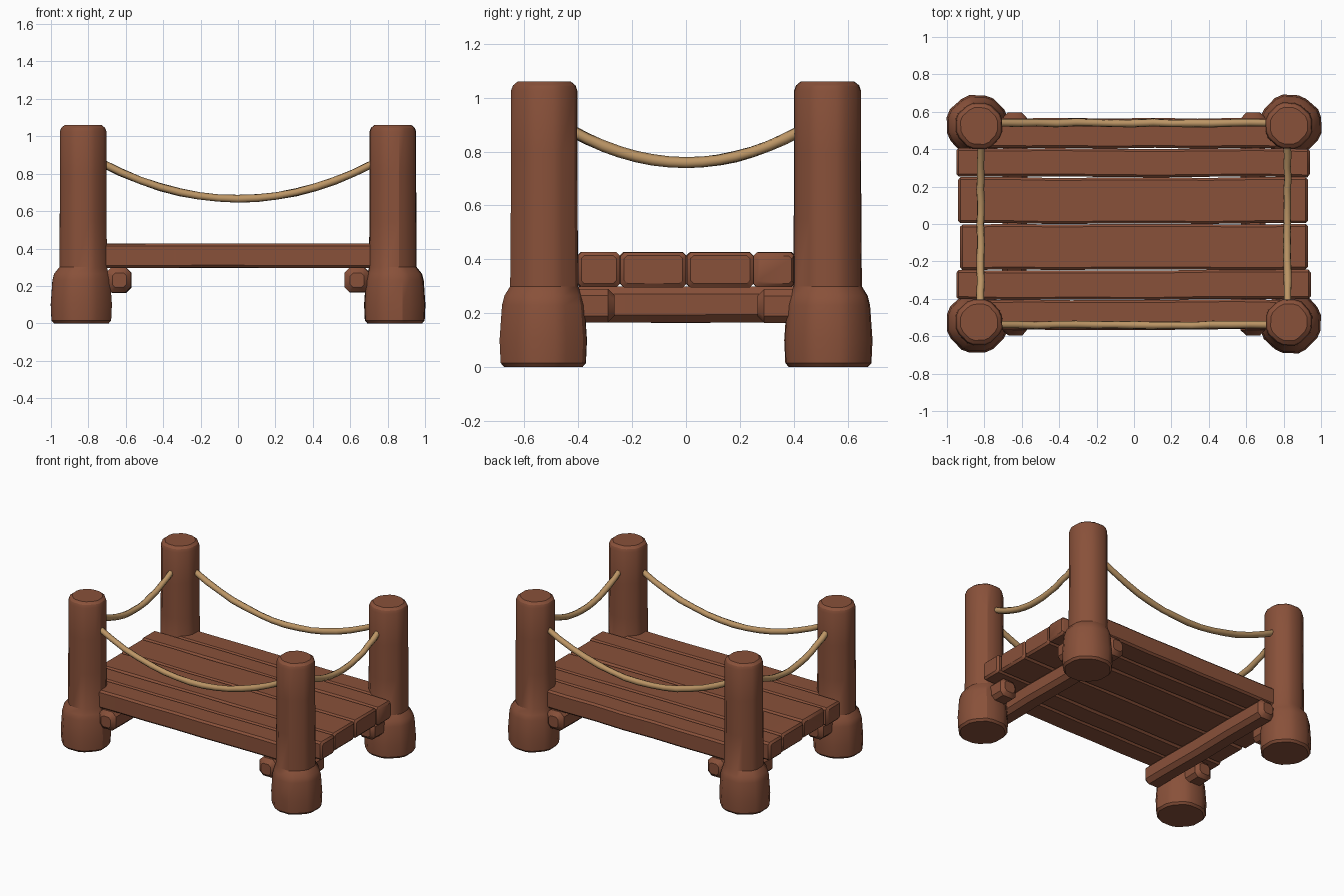
import bpy, bmesh, math, random
from mathutils import Vector

if "Cube" in bpy.data.objects:
    bpy.data.objects.remove(bpy.data.objects["Cube"])

random.seed(4)

def material(name, rgb):
    m = bpy.data.materials.new(name)
    m.diffuse_color = (*rgb, 1)
    m.use_nodes = True
    m.node_tree.nodes["Principled BSDF"].inputs["Base Color"].default_value = m.diffuse_color
    return m

WOOD = material("reddish brown wood", (0.25, 0.082, 0.042))
ROPE = material("tan rope", (0.50, 0.30, 0.13))

def loft(name, rings, mat, angle=35):
    """Skin a list of equally long point rings and cap both ends."""
    bm = bmesh.new()
    vs = [[bm.verts.new(p) for p in r] for r in rings]
    n = len(vs[0])
    for a, b in zip(vs, vs[1:]):
        for i in range(n):
            j = (i + 1) % n
            bm.faces.new((a[i], a[j], b[j], b[i]))
    bm.faces.new(vs[0][::-1])
    bm.faces.new(vs[-1])
    bmesh.ops.recalc_face_normals(bm, faces=bm.faces)
    me = bpy.data.meshes.new(name)
    bm.to_mesh(me)
    bm.free()
    me.materials.append(mat)
    ob = bpy.data.objects.new(name, me)
    bpy.context.collection.objects.link(ob)
    bpy.ops.object.select_all(action='DESELECT')
    ob.select_set(True)
    bpy.context.view_layer.objects.active = ob
    bpy.ops.object.shade_smooth_by_angle(angle=math.radians(angle))
    return ob

def jit(a):
    return random.uniform(-a, a)

def post(name, x, y):
    # softened octagon, swelling into a thick foot
    profile = [(0.145, 0), (0.158, 0.015), (0.162, 0.10), (0.153, 0.23), (0.144, 0.265),
               (0.126, 0.30), (0.124, 0.55), (0.123, 0.80), (0.123, 1.025),
               (0.116, 1.045), (0.098, 1.06)]
    angles = [math.radians(45 * k + 22.5 + d) for k in range(8) for d in (-8, 8)]
    warp = [1.028 + jit(0.02) for _ in angles]
    rings = []
    for r, z in profile:
        foot = 0.01 if z < 0.28 else 0
        cx, cy = x + math.copysign(foot, x), y + math.copysign(foot * 0.3, y)
        rings.append([(cx + r * w * math.cos(a), cy + r * w * math.sin(a), z)
                      for a, w in zip(angles, warp)])
    loft(name, rings, WOOD, 30)

def timber(name, axis, lo, hi, u, v, chamfer, wobble, steps=7):
    """Chamfered bar along x or y; u is its sideways range, v its height range."""
    cu, cv = sum(u) / 2, sum(v) / 2
    hu, hv = (u[1] - u[0]) / 2, (v[1] - v[0]) / 2
    c = chamfer
    sec = [(-hu + c, -hv), (hu - c, -hv), (hu, -hv + c), (hu, hv - c),
           (hu - c, hv), (-hu + c, hv), (-hu, hv - c), (-hu, -hv + c)]
    stations = [lo] + [lo + c + (hi - lo - 2 * c) * i / steps for i in range(steps + 1)] + [hi]
    rings = []
    for k, t in enumerate(stations):
        end = k in (0, len(stations) - 1)
        fu, fv = (1 - c / hu, 1 - c / hv) if end else (1, 1)
        du, dv = jit(wobble), jit(wobble * 0.4)
        ring = []
        for a, b in sec:
            p, q = cu + a * fu + du, cv + b * fv + dv
            ring.append((t, p, q) if axis == 'x' else (p, t, q))
        rings.append(ring)
    loft(name, rings, WOOD)

def rope(name, start, end, sag, r=0.021, n=14, sides=7):
    start, end = Vector(start), Vector(end)
    span = end - start
    side = Vector((-span.y, span.x, 0)).normalized()
    rings = []
    for i in range(n + 1):
        t = i / n
        p = start + span * t - Vector((0, 0, 4 * sag * t * (1 - t)))
        tan = (span - Vector((0, 0, 4 * sag * (1 - 2 * t)))).normalized()
        up = side.cross(tan)
        p += side * jit(0.003)
        rr = r * (1 + jit(0.06))
        rings.append([p + rr * (side * math.cos(a) + up * math.sin(a))
                      for a in (math.tau * s / sides + 0.5 * t for s in range(sides))])
    loft(name, rings, ROPE, 60)

# corner posts and the short pegs on their inner sides
for sx, lr in ((-1, "left"), (1, "right")):
    for sy, fb in ((-1, "front"), (1, "back")):
        post(f"{fb}_{lr}_post", sx * 0.828, sy * 0.525)
        a, b = sorted((sy * 0.265, sy * 0.50))
        timber(f"{fb}_{lr}_peg", 'y', a, b, (sx * 0.825 - 0.065, sx * 0.825 + 0.065),
               (0.165, 0.29), 0.025, 0.003, 2)

# deck planks: (y range, x range)
planks = [((-0.565, -0.405), (-0.80, 0.80)), ((-0.403, -0.247), (-0.95, 0.945)),
          ((-0.245, -0.002), (-0.93, 0.93)), ((0.002, 0.248), (-0.94, 0.93)),
          ((0.252, 0.403), (-0.95, 0.94)), ((0.405, 0.565), (-0.80, 0.80))]
for i, (ys, xs) in enumerate(planks):
    timber(f"deck_plank_{i + 1}", 'x', *xs, ys, (0.297, 0.426), 0.013, 0.003)

# cross beams below the deck
for sx, lr in ((-1, "left"), (1, "right")):
    timber(f"{lr}_cross_beam", 'y', -0.595, 0.595,
           (sx * 0.637 - 0.066, sx * 0.637 + 0.066), (0.165, 0.298), 0.028, 0.004)

# sagging rope rails
for s, fb, lr in ((-1, "front", "left"), (1, "back", "right")):
    rope(f"{fb}_rope", (-0.73, s * 0.54, 0.858), (0.73, s * 0.54, 0.858), 0.193)
    rope(f"{lr}_rope", (s * 0.82, -0.43, 0.88), (s * 0.82, 0.43, 0.88), 0.122)
